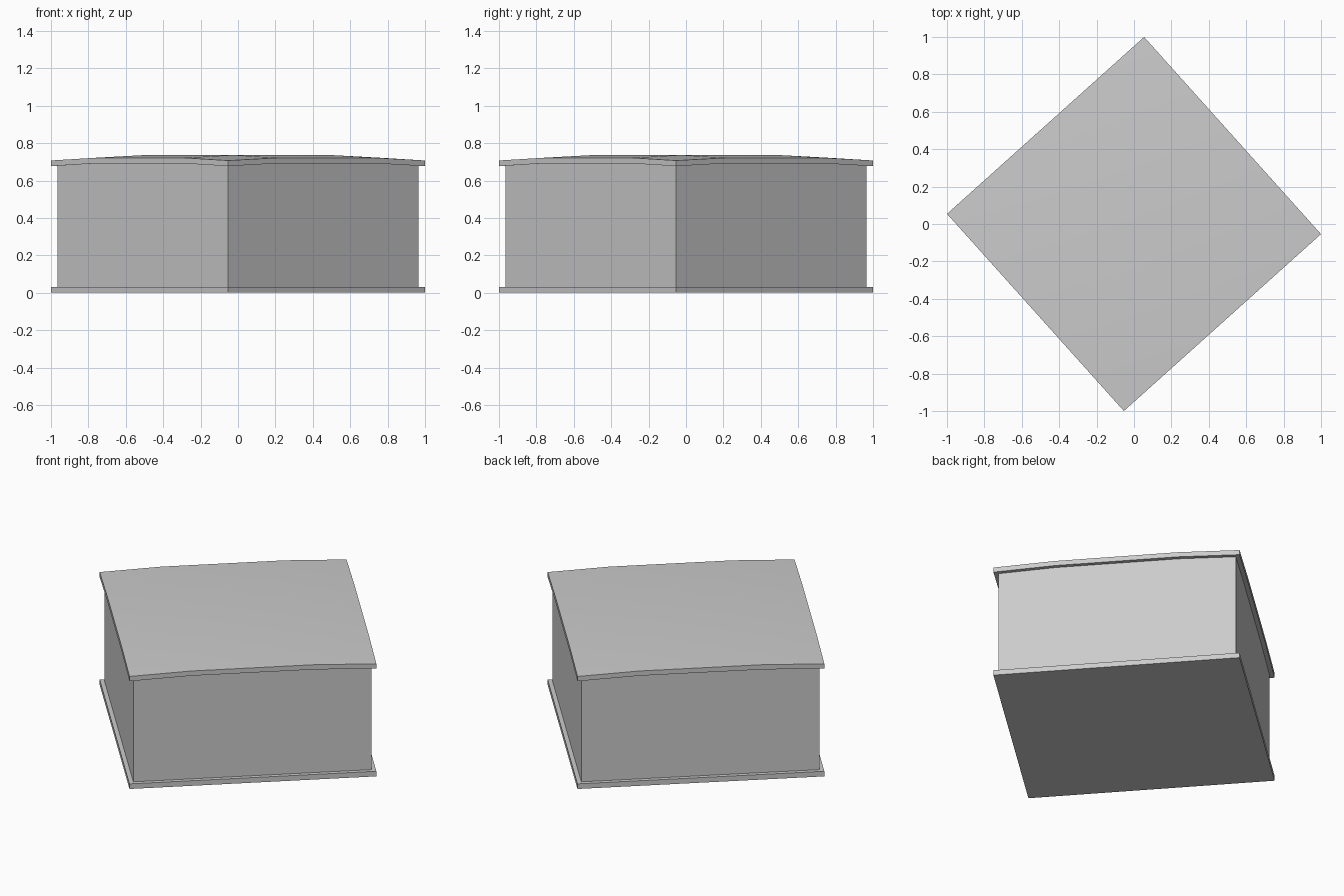
import bpy, bmesh, math

if "Cube" in bpy.data.objects:
    bpy.data.objects.remove(bpy.data.objects["Cube"])

YAW = math.radians(41.9)   # the whole box is turned about z
H = 0.708                  # half side of base and lid
BODY = 0.683               # half side of the walls
T = 0.03                   # board thickness


def box(name, half, z0, z1):
    bpy.ops.mesh.primitive_cube_add(size=1, location=(0, 0, (z0 + z1) / 2))
    ob = bpy.context.object
    ob.name = name
    ob.scale = (2 * half, 2 * half, z1 - z0)
    ob.rotation_euler.z = YAW
    bpy.ops.object.transform_apply(location=True, rotation=False, scale=True)
    return ob


# Base board and box walls
box("base_board", H, 0, T + 0.002)
box("box_body", BODY, T, 0.698)

# Pillow-shaped lid: each direction rises from the edges to a flat middle
steps = (-H, -H / 2, H / 2, H)
rise = (0, 0.0145, 0.0145, 0)
bm = bmesh.new()
grid = [[bm.verts.new((x, y, 0.677 + rise[i] + rise[j]))
         for j, y in enumerate(steps)] for i, x in enumerate(steps)]
for i in range(3):
    for j in range(3):
        bm.faces.new((grid[i][j], grid[i + 1][j],
                      grid[i + 1][j + 1], grid[i][j + 1]))
# Give the lid its thickness straight upwards
bottom = bm.faces[:]
top = bmesh.ops.extrude_face_region(bm, geom=bottom, use_keep_orig=True)["geom"]
for v in top:
    if isinstance(v, bmesh.types.BMVert):
        v.co.z += T
bmesh.ops.recalc_face_normals(bm, faces=bm.faces)
mesh = bpy.data.meshes.new("lid")
bm.to_mesh(mesh)
bm.free()
lid = bpy.data.objects.new("lid", mesh)
bpy.context.collection.objects.link(lid)
lid.rotation_euler.z = YAW
bpy.ops.object.select_all(action='DESELECT')
lid.select_set(True)
bpy.context.view_layer.objects.active = lid
bpy.ops.object.shade_smooth_by_angle(angle=math.radians(30))
